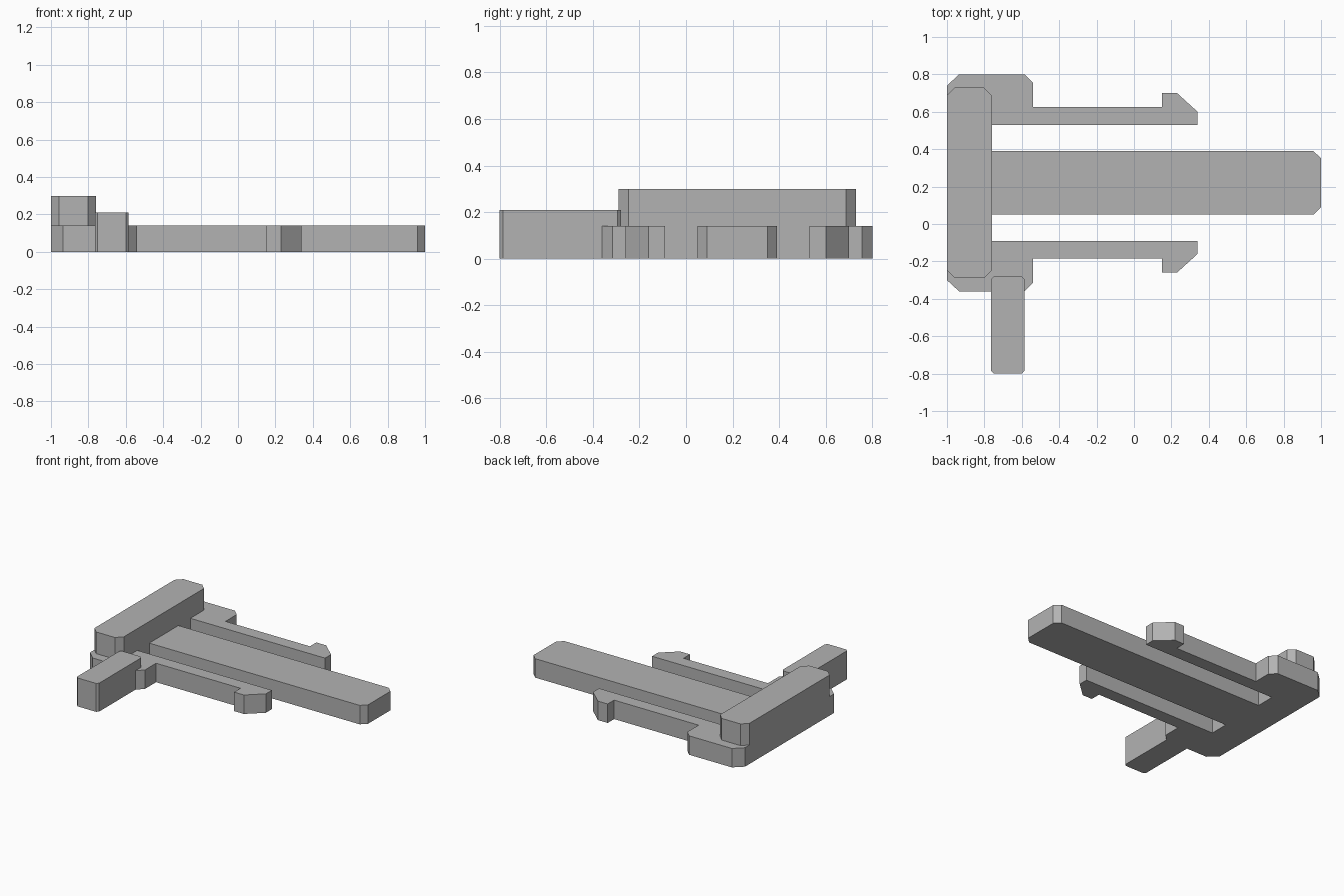
import bpy
import bmesh

cube = bpy.data.objects.get("Cube")
if cube:
    bpy.data.objects.remove(cube, do_unlink=True)

GREY = (0.45, 0.45, 0.45, 1.0)
grey = bpy.data.materials.new("plain grey")
grey.use_nodes = True
grey.diffuse_color = GREY
grey.node_tree.nodes["Principled BSDF"].inputs["Base Color"].default_value = GREY


def extrude_outline(name, outline, bottom, top):
    """Make a flat-sided solid from a plan outline."""
    bm = bmesh.new()
    face = bm.faces.new([bm.verts.new((x, y, bottom)) for x, y in outline])
    result = bmesh.ops.extrude_face_region(bm, geom=[face])
    for item in result["geom"]:
        if isinstance(item, bmesh.types.BMVert):
            item.co.z = top
    bmesh.ops.recalc_face_normals(bm, faces=bm.faces)
    mesh = bpy.data.meshes.new(name)
    bm.to_mesh(mesh)
    bm.free()
    mesh.materials.append(grey)
    obj = bpy.data.objects.new(name, mesh)
    bpy.context.collection.objects.link(obj)
    return obj


def chamfered_rectangle(x0, x1, y0, y1, cx, cy):
    """Rectangle outline with cut corners."""
    return [(x0 + cx, y0), (x1 - cx, y0), (x1, y0 + cy), (x1, y1 - cy),
            (x1 - cx, y1), (x0 + cx, y1), (x0, y1 - cy), (x0, y0 + cy)]


# Base plate with two hooked arms and a centre tongue, mirrored about its axis
AXIS = 0.22
half = [(-1.0, 0.74), (-0.935, 0.80), (-0.585, 0.80), (-0.54, 0.755),
        (-0.54, 0.625), (0.15, 0.625), (0.15, 0.70), (0.23, 0.70),
        (0.34, 0.60), (0.34, 0.53), (-0.76, 0.53), (-0.76, 0.39),
        (0.96, 0.39), (1.0, 0.35)]
mirrored = [(x, 2 * AXIS - y) for x, y in reversed(half)]
extrude_outline("hooked_base", half + mirrored, 0.0, 0.14)

# Raised bar across the end of the base
extrude_outline("raised_bar",
                chamfered_rectangle(-1.0, -0.76, -0.29, 0.73, 0.043, 0.043),
                0.14, 0.30)

# Side lever sticking out to the front
extrude_outline("side_lever",
                chamfered_rectangle(-0.765, -0.585, -0.80, -0.28, 0.015, 0.015),
                0.0, 0.21)
